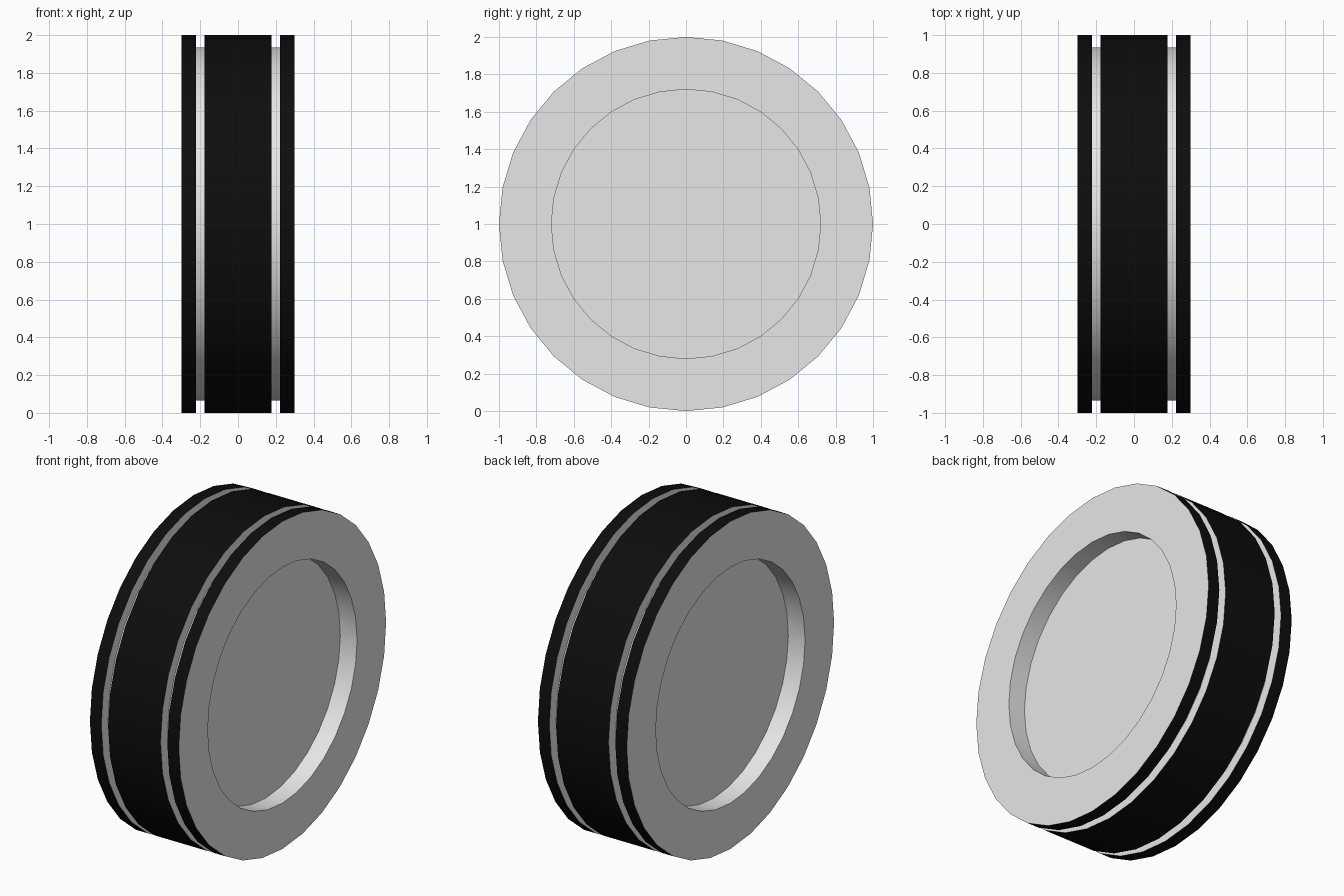
import bpy, bmesh, math

if "Cube" in bpy.data.objects:
    bpy.data.objects.remove(bpy.data.objects["Cube"])

SIDES = 32
RADIUS, HALF_WIDTH = 1.0, 0.30
GROOVE_RADIUS, GROOVE_IN, GROOVE_OUT = 0.935, 0.177, 0.223
DISH_RADIUS, DISH_DEPTH = 0.72, 0.113


def material(name, value):
    m = bpy.data.materials.new(name)
    m.diffuse_color = (value, value, value, 1)
    m.use_nodes = True
    m.node_tree.nodes["Principled BSDF"].inputs["Base Color"].default_value = m.diffuse_color
    return m


# Half cross-section (x, radius) from the dish floor to the tread, then mirrored
half = [
    (HALF_WIDTH - DISH_DEPTH, 0.0),
    (HALF_WIDTH - DISH_DEPTH, DISH_RADIUS),
    (HALF_WIDTH, DISH_RADIUS),
    (HALF_WIDTH, RADIUS),
    (GROOVE_OUT, RADIUS),
    (GROOVE_OUT, GROOVE_RADIUS),
    (GROOVE_IN, GROOVE_RADIUS),
    (GROOVE_IN, RADIUS),
]
profile = half + [(-x, r) for x, r in reversed(half)]

# Revolve the cross-section around the x axis
bm = bmesh.new()
verts = [bm.verts.new((x, 0, 1 + r)) for x, r in profile]
edges = [bm.edges.new(pair) for pair in zip(verts, verts[1:])]
bmesh.ops.spin(bm, geom=verts + edges, cent=(0, 0, 1), axis=(1, 0, 0),
               angle=math.tau, steps=SIDES)
bmesh.ops.remove_doubles(bm, verts=bm.verts, dist=1e-4)
bmesh.ops.recalc_face_normals(bm, faces=bm.faces)

# Only the outermost tread bands are black
for f in bm.faces:
    f.material_index = int(all(math.hypot(v.co.y, v.co.z - 1) > RADIUS - 0.01
                               for v in f.verts))

mesh = bpy.data.meshes.new("wheel")
bm.to_mesh(mesh)
bm.free()
mesh.materials.append(material("light grey", 0.8))
mesh.materials.append(material("tread black", 0.004))
wheel = bpy.data.objects.new("wheel", mesh)
bpy.context.collection.objects.link(wheel)

# Smooth round surfaces, sharp rims
bpy.context.view_layer.objects.active = wheel
wheel.select_set(True)
bpy.ops.object.shade_smooth_by_angle(angle=math.radians(30))
